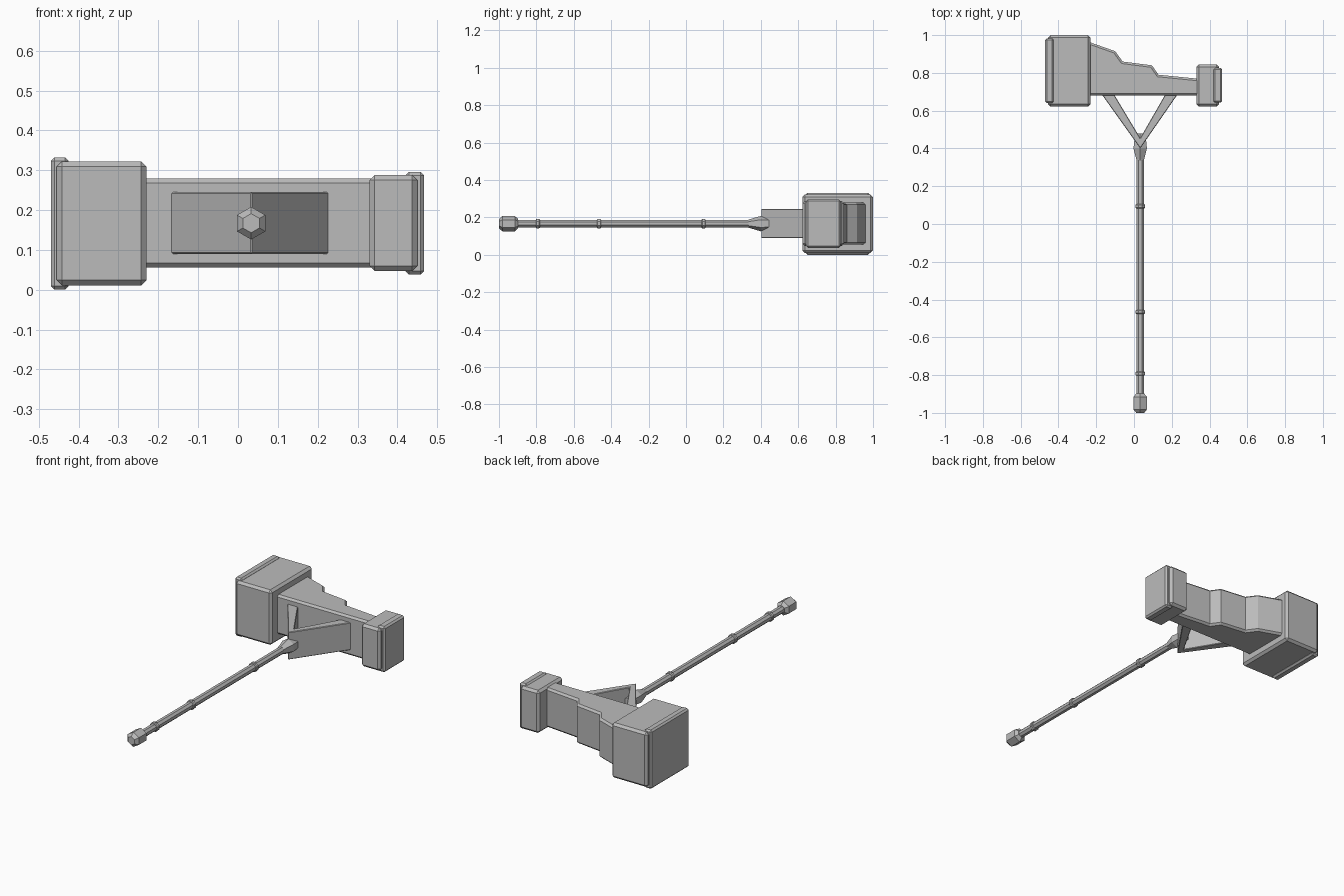
import bpy, bmesh, math

cube = bpy.data.objects.get("Cube")
if cube:
    bpy.data.objects.remove(cube, do_unlink=True)

steel = bpy.data.materials.new("plain_grey")
steel.use_nodes = True
grey = (0.5, 0.5, 0.5, 1)
steel.diffuse_color = grey
steel.node_tree.nodes["Principled BSDF"].inputs["Base Color"].default_value = grey

GRIP_X, GRIP_Z = 0.033, 0.167


def finish(name, bm, bevel=0):
    """Turn a bmesh into a flat-shaded object with optional chamfers."""
    bmesh.ops.recalc_face_normals(bm, faces=bm.faces)
    mesh = bpy.data.meshes.new(name)
    bm.to_mesh(mesh)
    bm.free()
    mesh.materials.append(steel)
    obj = bpy.data.objects.new(name, mesh)
    bpy.context.collection.objects.link(obj)
    if bevel:
        mod = obj.modifiers.new("chamfer", 'BEVEL')
        mod.width, mod.segments = bevel, 1
        mod.limit_method, mod.angle_limit = 'ANGLE', math.radians(60)
    return obj


def prism(name, outline, z0, z1, bevel):
    """Extrude an outline in the ground plane from z0 to z1."""
    bm = bmesh.new()
    face = bm.faces.new([bm.verts.new((x, y, z0)) for x, y in outline])
    top = bmesh.ops.extrude_face_region(bm, geom=[face])["geom"]
    moved = [v for v in top if isinstance(v, bmesh.types.BMVert)]
    bmesh.ops.translate(bm, verts=moved, vec=(0, 0, z1 - z0))
    return finish(name, bm, bevel)


def block(name, x0, x1, y0, y1, z0, z1, bevel=0.013):
    return prism(name, [(x0, y0), (x1, y0), (x1, y1), (x0, y1)], z0, z1, bevel)


def turned(name, profile, sides, turn=0):
    """Faceted part along the grip axis from (y, radius) pairs."""
    bm = bmesh.new()
    rings = []
    for y, r in profile:
        angles = [2 * math.pi * (i + turn) / sides for i in range(sides)]
        rings.append([bm.verts.new((GRIP_X + r * math.sin(a), y,
                                    GRIP_Z + r * math.cos(a))) for a in angles])
    for a, b in zip(rings, rings[1:]):
        for i in range(sides):
            j = (i + 1) % sides
            bm.faces.new((a[i], a[j], b[j], b[i]))
    bm.faces.new(rings[0])
    bm.faces.new(rings[-1])
    return finish(name, bm)


# Hammer head: large and small striking blocks with raised end plates
block("large_block", -0.455, -0.23, 0.622, 1.0, 0.011, 0.322)
block("large_end_plate", -0.47, -0.425, 0.64, 0.982, 0.0, 0.332, 0.009)
block("small_block", 0.33, 0.45, 0.622, 0.845, 0.047, 0.288)
block("small_end_plate", 0.42, 0.467, 0.642, 0.826, 0.038, 0.296, 0.009)

# Stepped body joining the two blocks
prism("stepped_body",
      [(-0.27, 0.68), (0.36, 0.68), (0.36, 0.767), (0.13, 0.79),
       (0.095, 0.84), (-0.06, 0.86), (-0.1, 0.915), (-0.27, 0.975)],
      0.056, 0.279, 0.011)

# V-shaped bracket holding the head
prism("v_bracket",
      [(-0.17, 0.685), (GRIP_X, 0.4), (0.23, 0.685),
       (0.165, 0.685), (GRIP_X, 0.455), (-0.105, 0.685)],
      0.09, 0.245, 0.003)

# Handle with socket, collars and pommel
turned("handle", [(-0.94, 0.021), (0.4, 0.021)], 8, 0.5)
turned("socket", [(0.335, 0.022), (0.4, 0.041), (0.445, 0.036), (0.478, 0.026)], 6)
for i, y in enumerate((0.094, -0.465, -0.792)):
    turned(f"collar_{i + 1}", [(y - 0.011, 0.023), (y - 0.007, 0.027),
                               (y + 0.007, 0.027), (y + 0.011, 0.023)], 8, 0.5)
turned("pommel", [(-1.0, 0.024), (-0.982, 0.041),
                  (-0.915, 0.041), (-0.897, 0.024)], 6)
